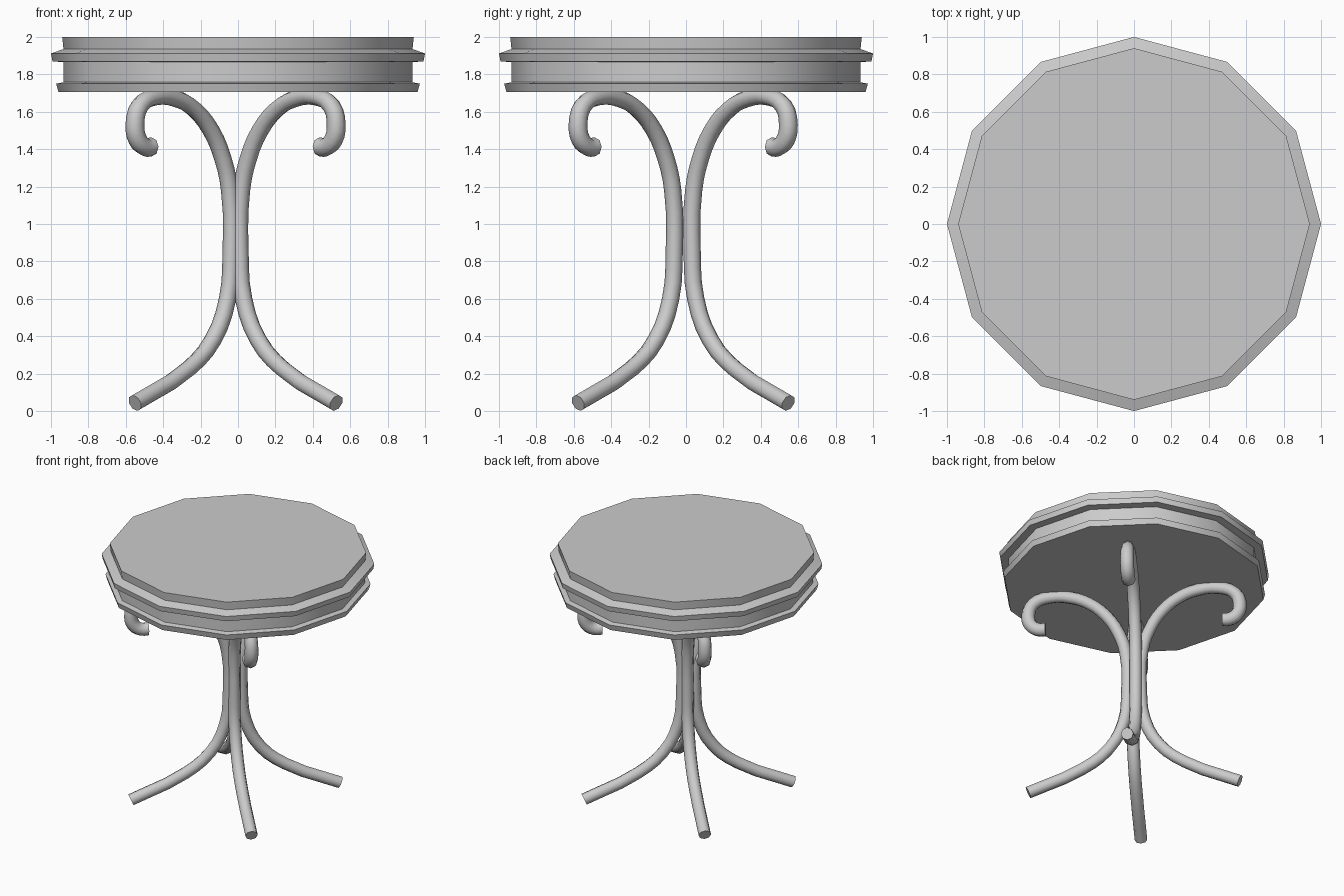
import bpy, bmesh, math

if "Cube" in bpy.data.objects:
    bpy.data.objects.remove(bpy.data.objects["Cube"])

SIDES = 12


def smooth(obj, angle):
    bpy.ops.object.select_all(action='DESELECT')
    obj.select_set(True)
    bpy.context.view_layer.objects.active = obj
    bpy.ops.object.shade_smooth_by_angle(angle=math.radians(angle))


def turned(name, profile):
    """Closed solid made by spinning (radius, z) points into a 12-sided form."""
    bm = bmesh.new()
    rings = []
    for r, z in profile:
        rings.append([bm.verts.new((r * math.cos(2 * math.pi * i / SIDES),
                                    r * math.sin(2 * math.pi * i / SIDES), z))
                      for i in range(SIDES)])
    for a, b in zip(rings, rings[1:]):
        for i in range(SIDES):
            j = (i + 1) % SIDES
            bm.faces.new((a[i], a[j], b[j], b[i]))
    bm.faces.new(rings[0][::-1])
    bm.faces.new(rings[-1])
    mesh = bpy.data.meshes.new(name)
    bm.to_mesh(mesh)
    bm.free()
    obj = bpy.data.objects.new(name, mesh)
    bpy.context.collection.objects.link(obj)
    smooth(obj, 35)
    return obj


# Table top: lower moulding, recessed apron, overhanging lip, raised top
turned("table_top", [(0.96, 1.705), (0.972, 1.75), (0.932, 1.758), (0.932, 1.865),
                     (0.992, 1.87), (1.0, 1.912), (0.933, 1.935), (0.94, 2.0)])

# Scrolled leg path: (sideways distance, height, tube scale), foot to curl
PATH = [(0.55, 0.043, 1), (0.265, 0.225, 1), (0.133, 0.38, 1), (0.055, 0.6, 1),
        (0.036, 0.85, 1), (0.044, 1.18, 1), (0.08, 1.35, 1), (0.143, 1.5, 1),
        (0.235, 1.615, 1), (0.33, 1.67, 1), (0.44, 1.68, 1), (0.525, 1.63, 1.05),
        (0.55, 1.53, 1.1), (0.535, 1.45, 1.1), (0.495, 1.412, 1.1), (0.46, 1.412, 1.1)]


def leg(name, sx, sy):
    curve = bpy.data.curves.new(name, 'CURVE')
    curve.dimensions = '3D'
    curve.bevel_depth = 0.046
    curve.bevel_resolution = 2
    curve.resolution_u = 3
    curve.use_fill_caps = True
    spline = curve.splines.new('BEZIER')
    spline.bezier_points.add(len(PATH) - 1)
    for point, (p, z, scale) in zip(spline.bezier_points, PATH):
        point.co = (-0.013 + sx * (p - 0.012), -0.015 + sy * (p + 0.012), z)
        point.radius = scale
        point.handle_left_type = point.handle_right_type = 'AUTO'
    obj = bpy.data.objects.new(name, curve)
    bpy.context.collection.objects.link(obj)
    bpy.ops.object.select_all(action='DESELECT')
    obj.select_set(True)
    bpy.context.view_layer.objects.active = obj
    bpy.ops.object.convert(target='MESH')
    smooth(bpy.context.view_layer.objects.active, 60)


# Four legs on the diagonals
for sy, depth in ((-1, "front"), (1, "back")):
    for sx, side in ((-1, "left"), (1, "right")):
        leg(f"{depth}_{side}_leg", sx, sy)
